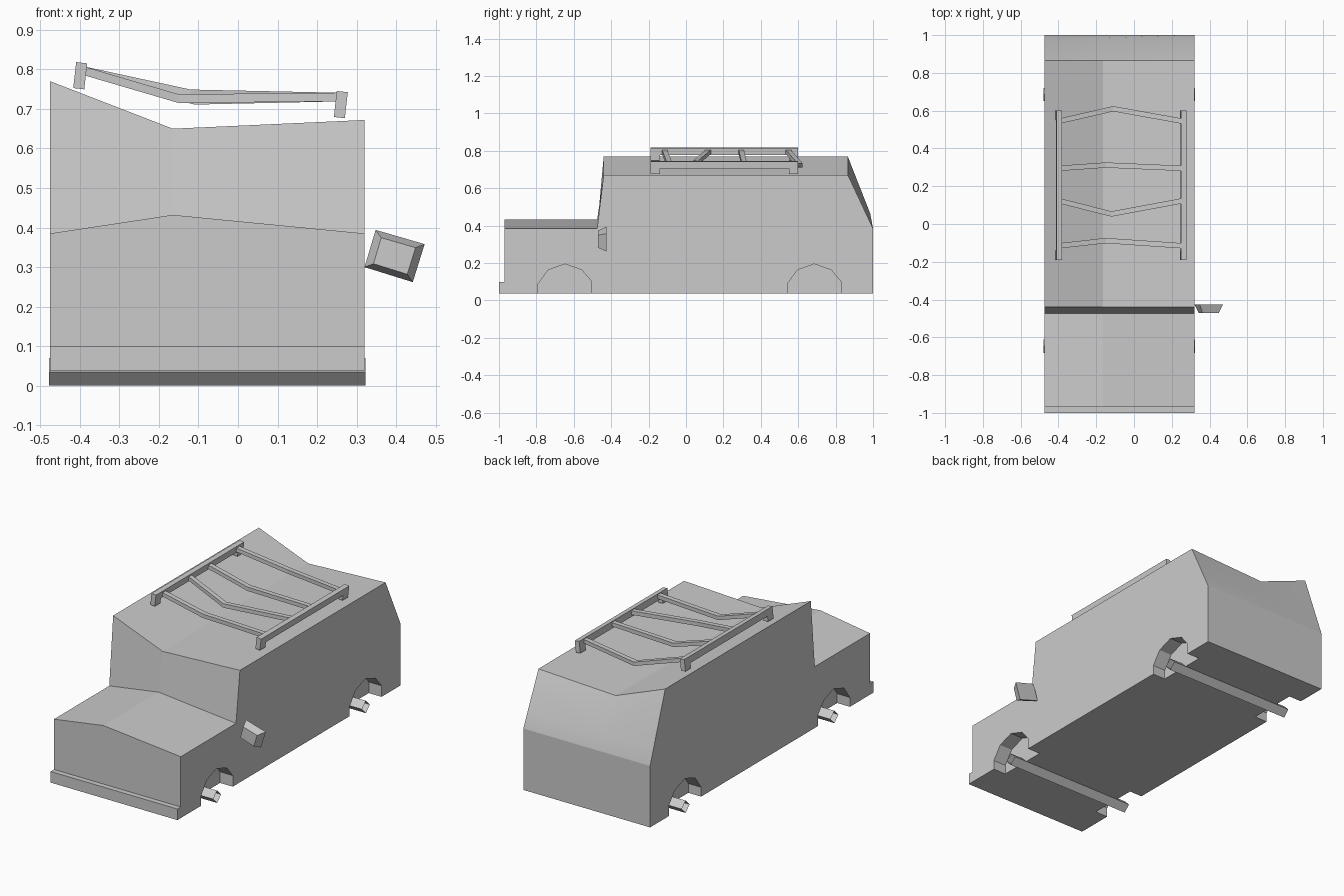
import bpy, bmesh, math
from mathutils import Matrix

if "Cube" in bpy.data.objects:
    bpy.data.objects.remove(bpy.data.objects["Cube"])


def loft(name, sections, caps=True, smooth_strips=()):
    """Skin a list of equal-length closed sections of 3D points."""
    bm = bmesh.new()
    rings = [[bm.verts.new(p) for p in s] for s in sections]
    n = len(rings[0])
    for a, b in zip(rings, rings[1:]):
        for i in range(n):
            j = (i + 1) % n
            f = bm.faces.new((a[i], a[j], b[j], b[i]))
            f.smooth = i in smooth_strips
    if caps:
        bm.faces.new(rings[0])
        bm.faces.new(rings[-1])
    bmesh.ops.recalc_face_normals(bm, faces=bm.faces)
    me = bpy.data.meshes.new(name)
    bm.to_mesh(me)
    bm.free()
    ob = bpy.data.objects.new(name, me)
    bpy.context.collection.objects.link(ob)
    return ob


def along_x(x, profile):
    return [(x, y, z) for y, z in profile]


LEFT, MID, RIGHT, FLOOR = -0.475, -0.165, 0.32, 0.037
BELT = 0.385


# Body: three side profiles (x, hood height, roof height, rear window bulge)
def body_profile(hood, roof, bulge):
    zw = 0.465
    yw = 1 - 0.135 * (zw - BELT) / (roof - BELT) if bulge is None else bulge
    return [(-1, FLOOR), (-1, 0.10), (-0.97, 0.10), (-0.97, hood),
            (-0.475, hood), (-0.44, roof), (0.865, roof), (yw, zw),
            (1, BELT), (1, FLOOR)]


body = loft("car_body", [
    along_x(LEFT, body_profile(0.385, 0.77, None)),
    along_x(MID, body_profile(0.432, 0.65, 0.985)),
    along_x(RIGHT, body_profile(0.385, 0.672, None)),
], smooth_strips=(6, 7))

# Wheel wells cut into both sides, and open square axles set on edge
arch = [(-0.143, -0.1), (-0.143, 0.09), (-0.09, 0.163), (0, 0.195),
        (0.09, 0.163), (0.143, 0.1), (0.143, -0.1)]
for end, yc in (("front", -0.647), ("rear", 0.686)):
    prof = [(yc + y, z) for y, z in arch]
    for side, x0, x1 in (("left", LEFT - 0.1, LEFT + 0.08),
                         ("right", RIGHT - 0.08, RIGHT + 0.1)):
        cutter = loft(f"{end}_{side}_well_cutter",
                      [along_x(x0, prof), along_x(x1, prof)])
        cutter.hide_render = True
        cutter.display_type = 'WIRE'
        mod = body.modifiers.new(cutter.name, 'BOOLEAN')
        mod.operation = 'DIFFERENCE'
        mod.solver = 'EXACT'
        mod.object = cutter
    r = 0.035
    diamond = [(yc - r, r), (yc, 0), (yc + r, r), (yc, 2 * r)]
    loft(f"{end}_axle", [along_x(LEFT - 0.003, diamond),
                         along_x(RIGHT + 0.002, diamond)], caps=False)

# Roof rack side rails with short feet, slightly tilted
rail = [(-0.19, -0.033), (-0.14, -0.033), (-0.14, -0.004), (0.55, -0.004),
        (0.55, -0.033), (0.60, -0.033), (0.60, 0.033), (-0.19, 0.033)]
for side, x, z in (("left", -0.399, 0.784), ("right", 0.26, 0.711)):
    ob = loft(f"rack_rail_{side}", [along_x(-0.014, rail), along_x(0.014, rail)])
    ob.data.transform(Matrix.Translation((x, 0, z))
                      @ Matrix.Rotation(math.radians(6.5), 4, 'Y'))

# Roof rack cross bars, each bent at its middle: (end y, mid x, mid y, mid z)
bars = [(0.545, -0.11, 0.61, 0.722), (0.295, -0.15, 0.312, 0.726),
        (0.122, -0.12, 0.053, 0.738), (-0.115, -0.15, -0.088, 0.726)]
for k, (ye, xm, ym, zm) in enumerate(bars):
    path = [(-0.392, ye, 0.797), (xm, ym, zm), (0.252, ye, 0.73)]
    loft(f"rack_bar_{k + 1}", [
        [(x, y + dy, z + dz) for dy, dz in
         ((-0.014, -0.011), (0.014, -0.011), (0.014, 0.011), (-0.014, 0.011))]
        for x, y, z in path])

# Side mirror: tapered, tilted box on the right only
quad = [(0.348, 0.394), (0.472, 0.358), (0.442, 0.262), (0.32, 0.30)]
cx, cz = 0.3955, 0.3285
loft("side_mirror", [
    [(cx + s * (x - cx), y, cz + s * (z - cz)) for x, z in quad]
    for s, y in ((0.7, -0.47), (1, -0.425))])
